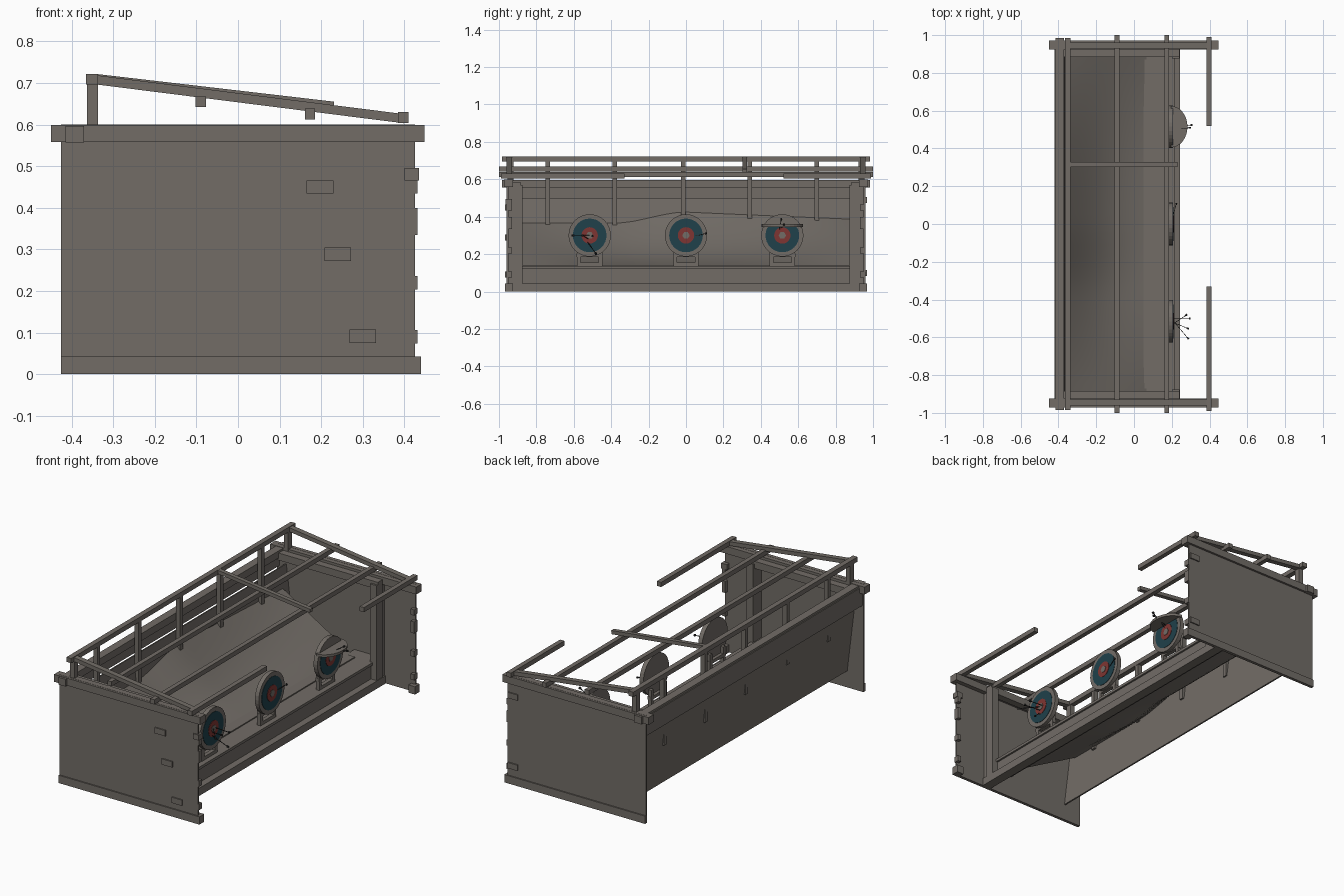
import bpy, bmesh, math
from mathutils import Vector

if "Cube" in bpy.data.objects:
    bpy.data.objects.remove(bpy.data.objects["Cube"])

def mat(name, c):
    m = bpy.data.materials.new(name)
    m.diffuse_color = (*c, 1)
    m.use_nodes = True
    m.node_tree.nodes["Principled BSDF"].inputs["Base Color"].default_value = m.diffuse_color
    return m

WOOD = mat("weathered_grey_wood", (0.168, 0.151, 0.134))
BLUE = mat("target_blue", (0.014, 0.052, 0.07))
RED = mat("target_red", (0.21, 0.036, 0.032))
DARK = mat("arrow_dark", (0.02, 0.02, 0.02))

def finish(name, bm, m):
    me = bpy.data.meshes.new(name)
    bm.to_mesh(me)
    bm.free()
    me.materials.append(m)
    o = bpy.data.objects.new(name, me)
    bpy.context.collection.objects.link(o)
    return o

def box(name, x0, x1, y0, y1, z0, z1, m=WOOD):
    bm = bmesh.new()
    bmesh.ops.create_cube(bm, size=1)
    for v in bm.verts:
        v.co = Vector(((x0 + x1) / 2 + v.co.x * (x1 - x0),
                       (y0 + y1) / 2 + v.co.y * (y1 - y0),
                       (z0 + z1) / 2 + v.co.z * (z1 - z0)))
    return finish(name, bm, m)

def both(name, x0, x1, y0, y1, z0, z1):
    box(name + "_back", x0, x1, y0, y1, z0, z1)
    box(name + "_front", x0, x1, -y1, -y0, z0, z1)

def beam(name, a, b, w, h, m=WOOD):
    # box beam running from a to b
    a, b = Vector(a), Vector(b)
    d = b - a
    q = d.to_track_quat('X', 'Z')
    bm = bmesh.new()
    bmesh.ops.create_cube(bm, size=1)
    for v in bm.verts:
        v.co = (a + b) / 2 + q @ Vector((v.co.x * d.length, v.co.y * w, v.co.z * h))
    return finish(name, bm, m)

def plate(name, x0, x1, yc, zc, r, m, n=28, zmax=None):
    # disc facing +x, optionally cut off above zmax
    bm = bmesh.new()
    vs = []
    for i in range(n):
        t = 2 * math.pi * i / n
        z = zc + r * math.sin(t)
        if zmax is not None:
            z = min(z, zmax)
        vs.append(bm.verts.new((x0, yc + r * math.cos(t), z)))
    f = bm.faces.new(vs)
    ext = bmesh.ops.extrude_face_region(bm, geom=[f])
    for v in ext["geom"]:
        if isinstance(v, bmesh.types.BMVert):
            v.co.x = x1
    bmesh.ops.recalc_face_normals(bm, faces=bm.faces)
    return finish(name, bm, m)

# thin side walls with plinths, top beams and inner corner columns
both("side_wall", -0.425, 0.425, 0.95, 0.96, 0, 0.6)
both("side_plinth", -0.425, 0.44, 0.958, 0.967, 0, 0.043)
both("plinth_end", 0.40, 0.44, 0.925, 0.958, 0, 0.043)
both("side_top_beam", -0.45, 0.448, 0.925, 0.972, 0.558, 0.599)
both("corner_column", 0.2, 0.24, 0.875, 0.925, 0.04, 0.57)
both("column_return", 0.2, 0.235, 0.925, 0.95, 0.04, 0.57)
both("inner_top_rail", -0.4, 0.24, 0.885, 0.925, 0.545, 0.585)

# repair planks on the walls and their front edges
for x, z in ((0.197, 0.45), (0.24, 0.288), (0.30, 0.091)):
    box("wall_patch_front", x - 0.032, x + 0.032, -0.967, -0.959, z - 0.016, z + 0.016)
for z in (0.1, 0.49):
    box("wall_patch_back", 0.36, 0.42, 0.959, 0.967, z - 0.016, z + 0.016)
for z, h in ((0.09, 0.016), (0.22, 0.016), (0.367, 0.032), (0.45, 0.016)):
    both("edge_patch", 0.41, 0.431, 0.93, 0.9595, z - h, z + h)
box("edge_block", 0.40, 0.435, -0.966, -0.93, 0.465, 0.495)

# leaning back wall the posts pass through, upper band and top beam
beam("back_wall", (-0.322, 0, 0.092), (-0.372, 0, 0.50), 1.9, 0.008)
box("back_upper_band", -0.42, -0.41, -0.95, 0.95, 0.48, 0.585)
box("back_top_beam", -0.415, -0.37, -0.985, 0.985, 0.557, 0.597)

# sloping butt behind the targets
def crest(y):
    if y < -0.38:
        return 0.37
    if y < 0:
        t = (y + 0.38) / 0.38
        return 0.37 + 0.06 * t * t * (3 - 2 * t)
    return 0.43 - 0.04 * y / 0.88
bm = bmesh.new()
NX, NY = 12, 32
rows = []
for j in range(NY + 1):
    y = -0.9 + 1.8 * j / NY
    sag = 0.055 * math.cos(y / 0.9 * math.pi / 2)
    depth = 0.07 + 0.311 + 0.1225 * crest(y)
    rows.append([bm.verts.new((0.07 - depth * i / NX, y,
                 0.135 + (crest(y) - 0.135) * i / NX - sag * math.sin(math.pi * i / NX)))
                 for i in range(NX + 1)])
for j in range(NY):
    for i in range(NX):
        bm.faces.new((rows[j][i], rows[j + 1][i], rows[j + 1][i + 1], rows[j][i + 1]))
bmesh.ops.recalc_face_normals(bm, faces=bm.faces)
if sum(f.normal.z for f in bm.faces) < 0:
    bmesh.ops.reverse_faces(bm, faces=bm.faces)
for f in bm.faces:
    f.smooth = True
finish("sloping_backstop", bm, WOOD)

# stepped front ledge carrying the targets
box("front_plinth", 0.19, 0.243, -0.95, 0.95, 0, 0.043)
box("front_panel", 0.19, 0.205, -0.95, 0.95, 0.03, 0.13)
box("ledge_shelf", 0.05, 0.215, -0.95, 0.95, 0.122, 0.137)
box("ledge_step", 0.05, 0.11, -0.87, 0.87, 0.137, 0.143)

# roof frame: ridge, posts, purlins, rafters, broken front beam
box("ridge_beam", -0.365, -0.336, -0.985, 0.985, 0.696, 0.722)
for y, z in ((-0.74, 0.345), (-0.38, 0.355), (-0.015, 0.33), (0.34, 0.31), (0.70, 0.32)):
    box("back_post", -0.363, -0.337, y - 0.012, y + 0.012, z, 0.70)
both("end_post", -0.363, -0.337, 0.922, 0.955, 0.59, 0.70)
for x, z in ((-0.09, 0.655), (0.173, 0.625)):
    beam("purlin", (x, -1, z), (x, 1, z), 0.025, 0.026)
for s in (-1, 1):
    beam("end_rafter", (-0.345, 0.945 * s, 0.708), (0.40, 0.945 * s, 0.614), 0.03, 0.022)
beam("broken_rafter", (-0.345, 0.315, 0.712), (0.23, 0.315, 0.645), 0.024, 0.02)
box("front_beam_back", 0.384, 0.410, 0.52, 0.99, 0.604, 0.63)
box("front_beam_front", 0.384, 0.410, -0.99, -0.33, 0.604, 0.63)

# three round targets on stands, the last with a folded upper part
for y in (-0.515, 0, 0.515):
    cut = 0.347 if y > 0.3 else None
    plate("target_body", 0.183, 0.207, y, 0.3, 0.113, WOOD, 32)
    plate("target_blue_ring", 0.207, 0.209, y, 0.3, 0.09, BLUE, 32, cut)
    plate("target_red_ring", 0.209, 0.211, y, 0.3, 0.044, RED, 20)
    plate("target_centre", 0.211, 0.213, y, 0.3, 0.02, WOOD, 6)
    for s in (-1, 1):
        box("target_leg", 0.165, 0.187, y + s * 0.058 - 0.01, y + s * 0.058 + 0.01, 0.13, 0.24)
    box("target_crossbar", 0.165, 0.187, y - 0.07, y + 0.07, 0.185, 0.203)
    box("target_low_bar", 0.165, 0.187, y - 0.065, y + 0.065, 0.135, 0.155)

# folded target flap
bm = bmesh.new()
vs = [bm.verts.new((0.195 + 0.088 * math.sin(math.pi * i / 16),
                    0.515 + 0.11 * math.cos(math.pi * i / 16), 0.346)) for i in range(17)]
ext = bmesh.ops.extrude_face_region(bm, geom=[bm.faces.new(vs)])
for v in ext["geom"]:
    if isinstance(v, bmesh.types.BMVert):
        v.co.z += 0.014
bmesh.ops.recalc_face_normals(bm, faces=bm.faces)
finish("target_flap", bm, WOOD)

# arrows
for a, b in (((0.205, -0.50, 0.30), (0.30, -0.50, 0.295)),
             ((0.205, -0.51, 0.30), (0.29, -0.61, 0.30)),
             ((0.205, -0.52, 0.28), (0.29, -0.555, 0.30)),
             ((0.205, -0.53, 0.27), (0.28, -0.48, 0.20)),
             ((0.205, 0.51, 0.34), (0.31, 0.525, 0.36)),
             ((0.205, 0.50, 0.33), (0.30, 0.51, 0.39)),
             ((0.205, 0.04, 0.295), (0.225, 0.11, 0.312))):
    beam("arrow_shaft", a, b, 0.003, 0.003, DARK)
    a, b = Vector(a), Vector(b)
    beam("arrow_fletching", b - (b - a) * 0.1, b, 0.009, 0.009, DARK)
